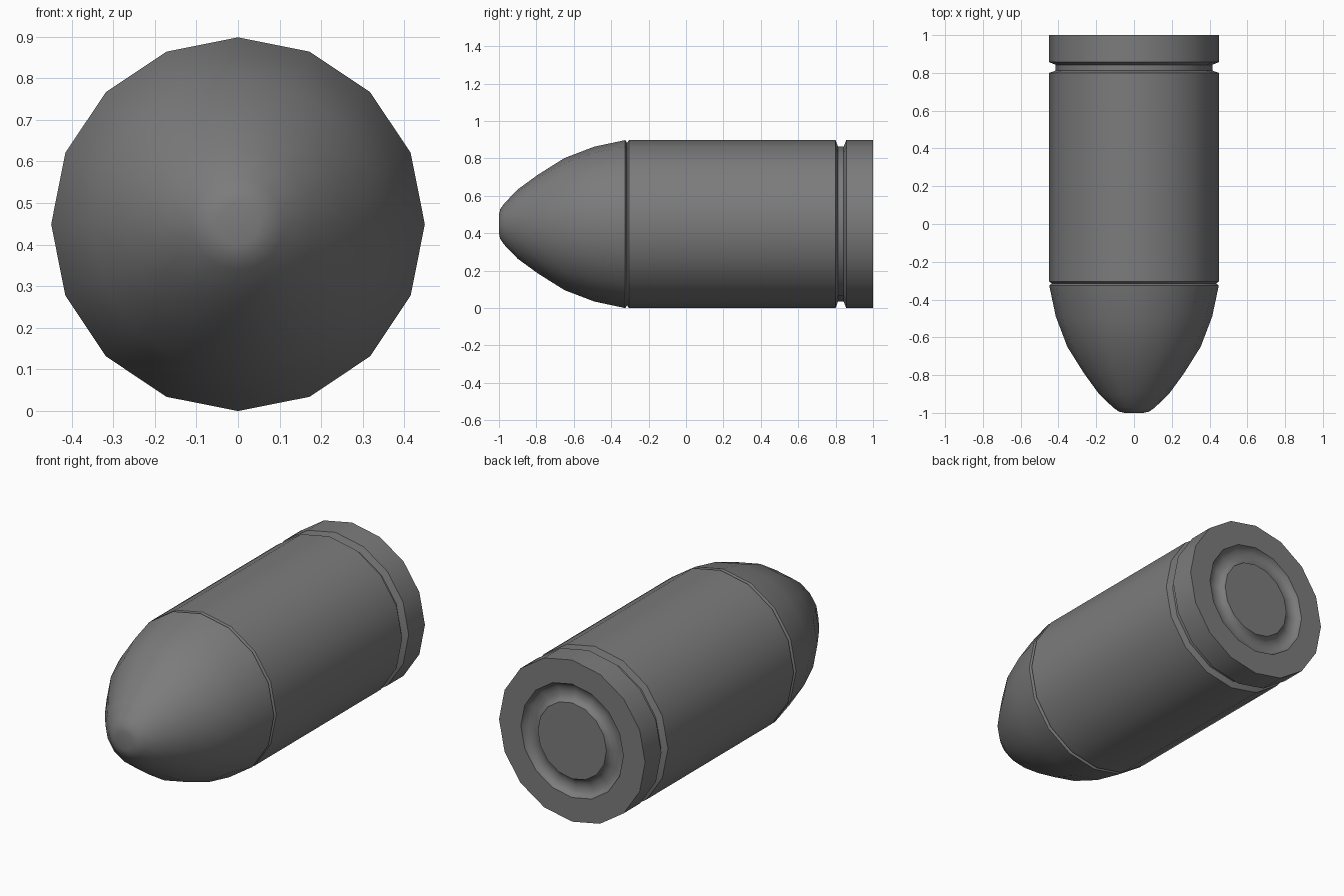
import bpy
import bmesh
import math

SIDES = 16
RADIUS = 0.449

cube = bpy.data.objects.get("Cube")
if cube:
    bpy.data.objects.remove(cube, do_unlink=True)

metal = bpy.data.materials.new("dark_grey_metal")
metal.use_nodes = True
grey = (0.2, 0.2, 0.2, 1)
metal.diffuse_color = grey
metal.node_tree.nodes["Principled BSDF"].inputs["Base Color"].default_value = grey


def lathe(name, profile, smooth_angle):
    """Turn (radius, y) points around the long axis and cap both ends."""
    bm = bmesh.new()
    rings = []
    for radius, y in profile:
        ring = []
        for i in range(SIDES):
            a = math.tau * i / SIDES
            ring.append(bm.verts.new((radius * math.sin(a), y, RADIUS + radius * math.cos(a))))
        rings.append(ring)
    for low, high in zip(rings, rings[1:]):
        for i in range(SIDES):
            j = (i + 1) % SIDES
            bm.faces.new((low[i], low[j], high[j], high[i]))
    bm.faces.new(rings[0])
    bm.faces.new(rings[-1])
    bmesh.ops.recalc_face_normals(bm, faces=bm.faces)
    mesh = bpy.data.meshes.new(name)
    bm.to_mesh(mesh)
    bm.free()
    mesh.materials.append(metal)
    obj = bpy.data.objects.new(name, mesh)
    bpy.context.collection.objects.link(obj)
    bpy.ops.object.select_all(action="DESELECT")
    obj.select_set(True)
    bpy.context.view_layer.objects.active = obj
    bpy.ops.object.shade_smooth_by_angle(angle=math.radians(smooth_angle))
    return obj


# Rounded nose with a small flat tip
lathe("nose", [(0.05, -1), (0.08, -0.993), (0.11, -0.972), (0.185, -0.9), (0.265, -0.79),
               (0.353, -0.65), (0.414, -0.49), (RADIUS, -0.325), (0.435, -0.315)], 40)

# Casing with a bevelled mouth, extraction groove and ring recess in the base
recess_mid, recess_half, recess_depth = 0.263, 0.052, 0.035
recess = []
for step in range(7):
    a = math.pi * step / 6
    recess.append((recess_mid + recess_half * math.cos(a), 1 - recess_depth * math.sin(a)))
lathe("casing", [(0.435, -0.315), (RADIUS, -0.305), (RADIUS, 0.8), (0.415, 0.812),
                 (0.415, 0.843), (RADIUS, 0.857), (RADIUS, 1)] + recess, 40)
